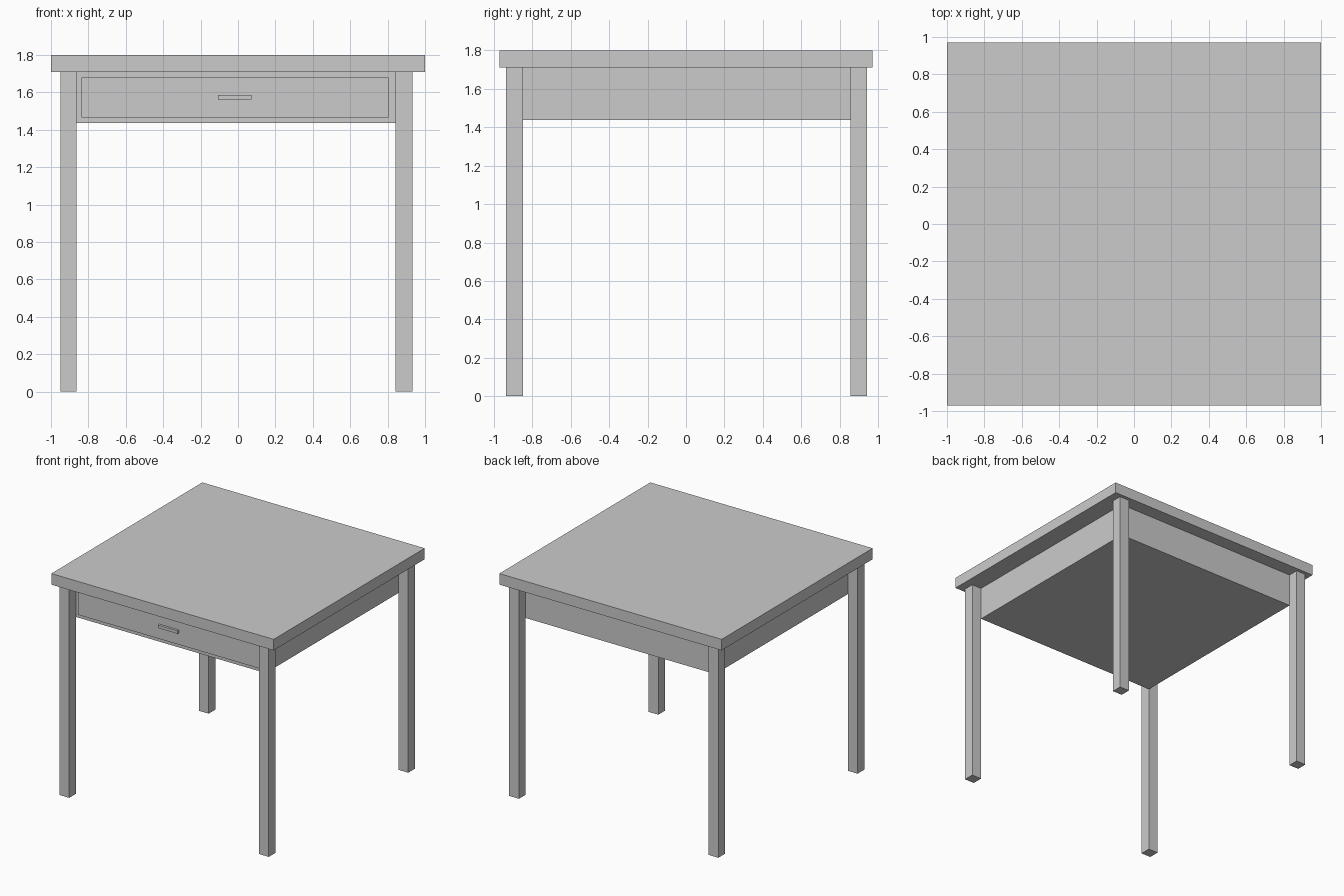
import bpy

if "Cube" in bpy.data.objects:
    bpy.data.objects.remove(bpy.data.objects["Cube"])


def box(name, x, y, z):
    """Box from (min, max) ranges on each axis."""
    bpy.ops.mesh.primitive_cube_add(
        size=1, location=[(a + b) / 2 for a, b in (x, y, z)])
    ob = bpy.context.object
    ob.name = name
    ob.scale = [b - a for a, b in (x, y, z)]
    bpy.ops.object.transform_apply(location=False, rotation=False, scale=True)
    return ob


# Table top
box("table_top", (-1, 1), (-0.97, 0.97), (1.71, 1.8))

# Four square legs
leg_x = {"left": (-0.95, -0.863), "right": (0.843, 0.932)}
leg_y = {"front": (-0.936, -0.848), "back": (0.856, 0.942)}
for side, x in leg_x.items():
    for end, y in leg_y.items():
        box(f"{end}_{side}_leg", x, y, (0, 1.71))

# Drawer case fitted between the inner corners of the legs
box("drawer_case", (-0.863, 0.843), (-0.848, 0.856), (1.437, 1.71))

# Drawer front and its bar handle
box("drawer_front", (-0.838, 0.804), (-0.858, -0.84), (1.465, 1.68))
box("drawer_handle", (-0.107, 0.072), (-0.877, -0.85), (1.561, 1.585))
